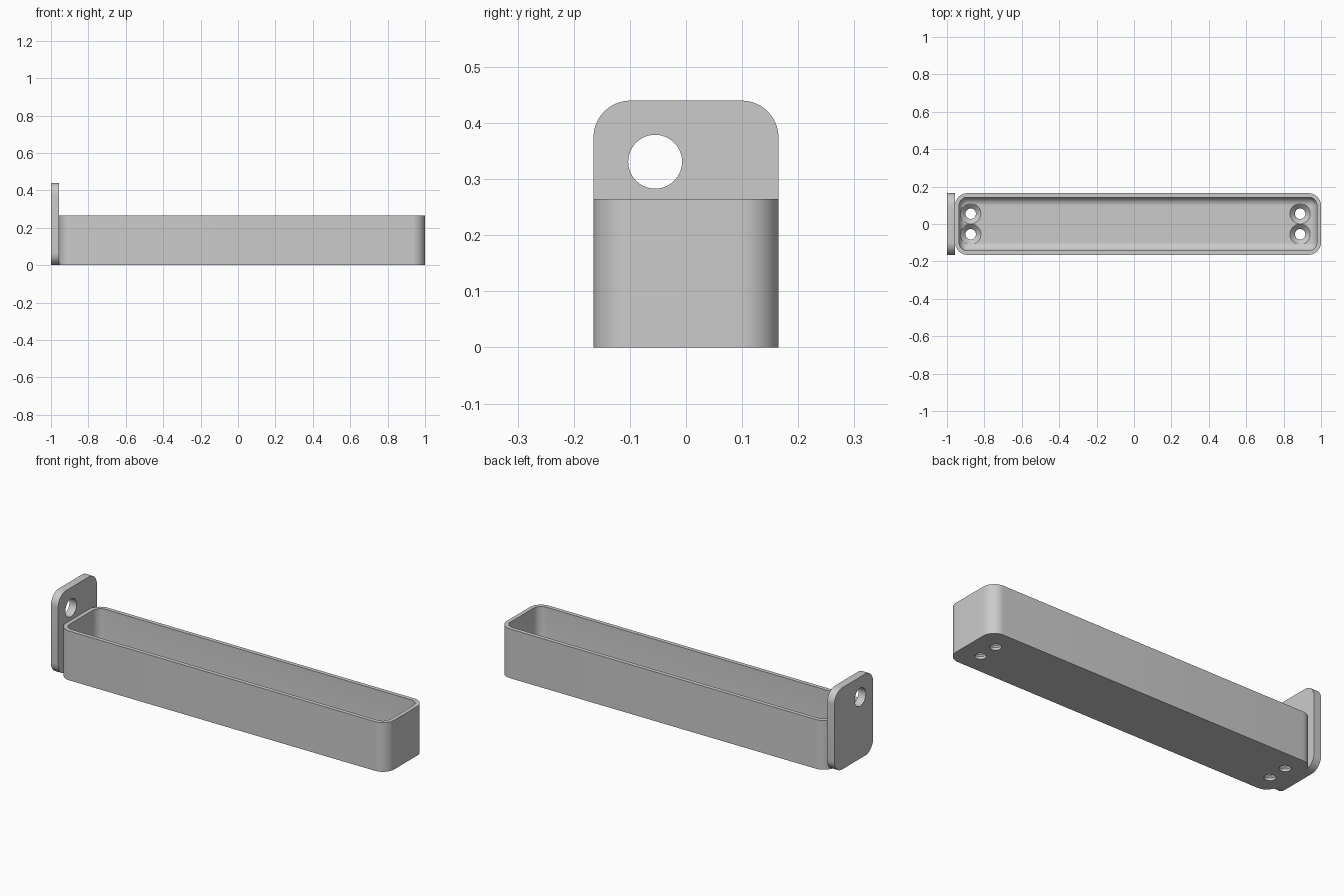
import bpy, bmesh, math

cube = bpy.data.objects.get("Cube")
if cube:
    bpy.data.objects.remove(cube)

grey = bpy.data.materials.new("plain grey")
grey.use_nodes = True
colour = (0.6, 0.6, 0.6, 1)
grey.diffuse_color = colour
grey.node_tree.nodes["Principled BSDF"].inputs["Base Color"].default_value = colour

HALF_WIDTH, HEIGHT, WALL, FLOOR = 0.165, 0.265, 0.022, 0.04
CORNER, FILLET = 0.067, 0.043
X_LEFT, X_RIGHT = -0.957, 1.0


def rounded_rect(u0, u1, v0, v1, r, steps=10):
    """Counter-clockwise outline of a rectangle with round corners."""
    pts = []
    centres = [(u1 - r, v1 - r), (u0 + r, v1 - r), (u0 + r, v0 + r), (u1 - r, v0 + r)]
    for i, (cu, cv) in enumerate(centres):
        for k in range(steps + 1):
            a = math.pi / 2 * (i + k / steps)
            pts.append((cu + r * math.cos(a), cv + r * math.sin(a)))
    return pts


def loft(name, rings):
    """Skin a stack of equal rings and cap both ends."""
    bm = bmesh.new()
    loops = [[bm.verts.new(p) for p in ring] for ring in rings]
    n = len(loops[0])
    for a, b in zip(loops, loops[1:]):
        for i in range(n):
            j = (i + 1) % n
            bm.faces.new((a[i], a[j], b[j], b[i]))
    bm.faces.new(loops[0][::-1])
    bm.faces.new(loops[-1])
    bmesh.ops.recalc_face_normals(bm, faces=bm.faces)
    mesh = bpy.data.meshes.new(name)
    bm.to_mesh(mesh)
    bm.free()
    mesh.materials.append(grey)
    obj = bpy.data.objects.new(name, mesh)
    bpy.context.collection.objects.link(obj)
    return obj


def circle(r, n=40):
    return [(r * math.cos(2 * math.pi * i / n), r * math.sin(2 * math.pi * i / n)) for i in range(n)]


def select_only(obj):
    bpy.ops.object.select_all(action='DESELECT')
    obj.select_set(True)
    bpy.context.view_layer.objects.active = obj


def cut(obj, cutter):
    cutter.hide_render = True
    mod = obj.modifiers.new("hole", 'BOOLEAN')
    mod.operation, mod.solver, mod.object = 'DIFFERENCE', 'EXACT', cutter
    select_only(obj)
    bpy.ops.object.modifier_apply(modifier=mod.name)
    bpy.data.objects.remove(cutter)


def smooth(obj):
    select_only(obj)
    bpy.ops.object.shade_smooth_by_angle(angle=math.radians(35))


def tray_ring(inset, z):
    outline = rounded_rect(X_LEFT + inset, X_RIGHT - inset, -HALF_WIDTH + inset,
                           HALF_WIDTH - inset, CORNER - inset)
    return [(x, y, z) for x, y in outline]


# Open tray: outer wall, rim, inner wall and a filleted floor
rings = [tray_ring(0, 0), tray_ring(0, HEIGHT), tray_ring(WALL, HEIGHT)]
for k in range(9):
    a = math.pi / 2 * k / 8
    rings.append(tray_ring(WALL + FILLET * (1 - math.cos(a)), FLOOR + FILLET * (1 - math.sin(a))))
tray = loft("tray", rings)

# Countersunk screw holes, two at each end
HOLE, SINK = 0.028, 0.0545
for x in (-0.873, 0.888):
    for y in (-0.055, 0.055):
        profile = [(HOLE, -0.02), (HOLE, FLOOR - SINK + HOLE), (SINK, FLOOR), (SINK, FLOOR + 0.04)]
        cut(tray, loft("screw_hole_cutter",
                       [[(x + u, y + v, z) for u, v in circle(r)] for r, z in profile]))
smooth(tray)

# Upright end plate with round corners and an off-centre hanging hole
outline = rounded_rect(-HALF_WIDTH, HALF_WIDTH, 0, 0.44, 0.066)
plate = loft("end_plate", [[(x, y, z) for y, z in outline] for x in (-1.0, X_LEFT)])
cut(plate, loft("hanging_hole_cutter",
                [[(x, -0.055 + u, 0.331 + v) for u, v in circle(0.048, 48)] for x in (-1.1, -0.9)]))
smooth(plate)
